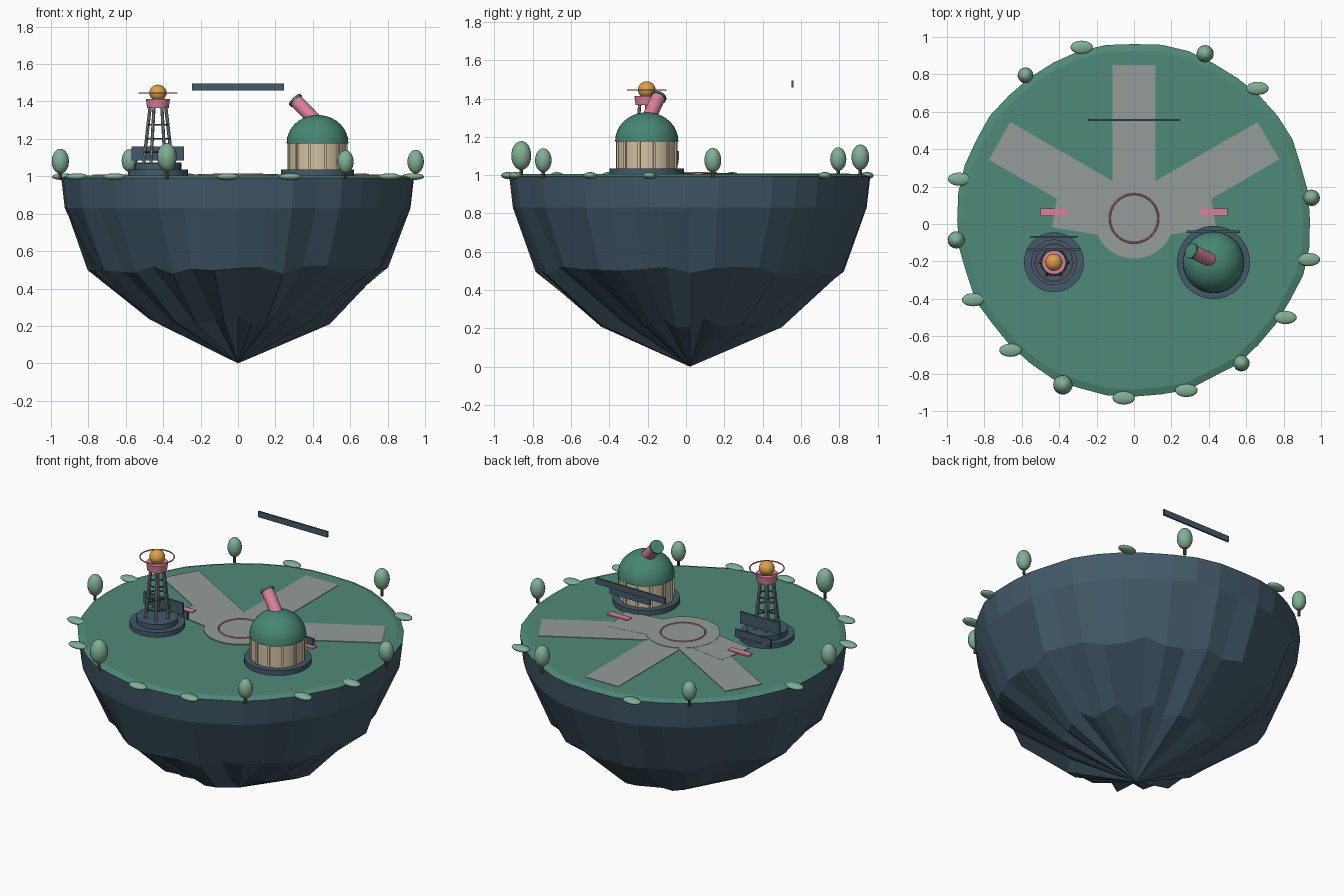
import bpy, bmesh, math, random
from mathutils import Vector

if "Cube" in bpy.data.objects:
    bpy.data.objects.remove(bpy.data.objects["Cube"])

random.seed(4)


def srgb(h):
    c = [int(h[i:i + 2], 16) / 255 for i in (0, 2, 4)]
    return [v / 12.92 if v <= 0.04045 else ((v + 0.055) / 1.055) ** 2.4 for v in c] + [1]


MATS = {}
for mat_name, code in dict(slate="435A69", grass="4F8A78", path_grey="949C98", cream="D2C3A3",
                           pink="D9829A", amber="DDA047", foliage="80AF95", bark="6B5546",
                           dome_green="478673", steel="8D9A9C").items():
    MATS[mat_name] = bpy.data.materials.new(mat_name)
    MATS[mat_name].diffuse_color = srgb(code)


def finish(name, mat, smooth=False):
    ob = bpy.context.object
    ob.name = name
    ob.data.materials.append(MATS[mat])
    if smooth:
        bpy.ops.object.shade_smooth_by_angle(angle=math.radians(40))
    return ob


def box(name, mat, loc, size, rot=0):
    bpy.ops.mesh.primitive_cube_add(size=1, location=loc, rotation=(0, 0, rot))
    bpy.context.object.scale = size
    return finish(name, mat)


def rod(name, mat, a, b, r1, r2=None, sides=24):
    a, b = Vector(a), Vector(b)
    d = b - a
    bpy.ops.mesh.primitive_cone_add(vertices=sides, radius1=r1, radius2=r1 if r2 is None else r2,
                                    depth=d.length, location=(a + b) / 2)
    bpy.context.object.rotation_euler = d.to_track_quat('Z', 'Y').to_euler()
    return finish(name, mat, True)


def ball(name, mat, loc, size):
    bpy.ops.mesh.primitive_uv_sphere_add(segments=20, ring_count=12, radius=1, location=loc)
    bpy.context.object.scale = size
    return finish(name, mat, True)


def ring(name, mat, loc, r, t):
    bpy.ops.mesh.primitive_torus_add(major_segments=40, minor_segments=6, major_radius=r,
                                     minor_radius=t, location=loc)
    return finish(name, mat, True)


def loft(name, mat, rings, tip=None, cap=False):
    """Skin a stack of closed rings, ending in a point or a flat cap."""
    bm = bmesh.new()
    vs = [[bm.verts.new(p) for p in r] for r in rings]
    n = len(vs[0])
    for lo, hi in zip(vs, vs[1:]):
        for i in range(n):
            bm.faces.new((lo[i], lo[(i + 1) % n], hi[(i + 1) % n], hi[i]))
    if tip:
        t = bm.verts.new(tip)
        for i in range(n):
            bm.faces.new((vs[-1][i], vs[-1][(i + 1) % n], t))
    if cap:
        bm.faces.new(vs[-1])
    bmesh.ops.recalc_face_normals(bm, faces=bm.faces)
    me = bpy.data.meshes.new(name)
    bm.to_mesh(me)
    bm.free()
    ob = bpy.data.objects.new(name, me)
    bpy.context.collection.objects.link(ob)
    me.materials.append(MATS[mat])
    return ob


# Floating island: rim, cliff bands and ridged underside
CY, N = 0.02, 40


def rough_ring(r, z, jr, jz=0):
    pts = []
    for i in range(N):
        a = math.tau * i / N
        q = r + random.uniform(-jr, jr)
        pts.append((q * math.cos(a), CY + q * math.sin(a), z + random.uniform(-jz, jz)))
    return pts


rim = rough_ring(0.945, 0.992, 0.008)
shoulder = [(x * 0.98, CY + (y - CY) * 0.98, 0.83) for x, y, z in rim]
rock = loft("island_rock", "slate",
            [rim, shoulder, rough_ring(0.785, 0.5, 0.03, 0.025), rough_ring(0.435, 0.23, 0.06, 0.025)],
            tip=(0, CY, 0))
lawn_edge = [(x * 0.96, CY + (y - CY) * 0.96, 1.005) for x, y, z in rim]
loft("lawn", "grass", [rim, lawn_edge], cap=True)

# Plaza and radiating paths
PY = 0.03
rod("plaza", "path_grey", (0, PY, 1.0), (0, PY, 1.011), 0.215, sides=48)
ring("plaza_ring", "pink", (0, PY, 1.011), 0.13, 0.005)
for i, (deg, length) in enumerate([(90, 0.82), (30, 0.83), (150, 0.83), (9, 0.425), (171, 0.425)]):
    a = math.radians(deg)
    box("path", "path_grey", (math.cos(a) * length / 2, PY + math.sin(a) * length / 2, 1.004 + i * 0.0004),
        (length, 0.232, 0.008), a)
for s in (-1, 1):
    box("door_mat", "pink", (s * 0.427, 0.063, 1.011), (0.145, 0.042, 0.008))

# Observatory
OX, OY = 0.425, -0.205
rod("observatory_base", "slate", (OX, OY, 1.0), (OX, OY, 1.036), 0.195, sides=48)
rod("observatory_wall", "cream", (OX, OY, 1.03), (OX, OY, 1.185), 0.156, sides=48)
for i in range(12):
    a = math.tau * (i + 0.5) / 12
    box("wall_pilaster", "cream", (OX + 0.157 * math.cos(a), OY + 0.157 * math.sin(a), 1.108),
        (0.014, 0.014, 0.145), a)
dome_rings = []
for k in range(9):
    t = math.radians(k * 10.5)
    dome_rings.append([(OX + 0.165 * math.cos(t) * math.cos(math.tau * i / 40),
                        OY + 0.165 * math.cos(t) * math.sin(math.tau * i / 40),
                        1.178 + 0.15 * math.sin(t)) for i in range(40)])
dome = loft("observatory_dome", "dome_green", dome_rings, tip=(OX, OY, 1.328))
bpy.context.view_layer.objects.active = dome
dome.select_set(True)
bpy.ops.object.shade_smooth_by_angle(angle=math.radians(40))
dome.select_set(False)
rod("dome_eave", "dome_green", (OX, OY, 1.176), (OX, OY, 1.182), 0.165, sides=40)

# Telescope
t0, t1 = Vector((0.425, -0.2, 1.285)), Vector((0.312, -0.146, 1.402))
axis = (t1 - t0).normalized()
rod("telescope_tube", "pink", t0, t1, 0.037)
rod("telescope_cap", "dome_green", t1, t1 + axis * 0.012, 0.042)

# Name boards beside the buildings and the hovering banner
box("observatory_board", "slate", (0.423, -0.042, 1.103), (0.285, 0.012, 0.045))
box("beacon_lower_board", "slate", (-0.428, -0.07, 1.05), (0.25, 0.012, 0.05))
box("beacon_upper_board", "slate", (-0.43, -0.135, 1.122), (0.28, 0.012, 0.075))
box("hovering_banner", "slate", (0, 0.557, 1.477), (0.49, 0.011, 0.037))

# Beacon tower
BX, BY = -0.428, -0.205
rod("beacon_base", "slate", (BX, BY, 1.0), (BX, BY, 1.036), 0.16, sides=40)
rod("beacon_step", "slate", (BX, BY, 1.03), (BX, BY, 1.068), 0.122, sides=40)
for i in range(6):
    c, s = math.cos(math.tau * i / 6), math.sin(math.tau * i / 6)
    rod("beacon_leg", "steel", (BX + 0.077 * c, BY + 0.077 * s, 1.06),
        (BX + 0.042 * c, BY + 0.042 * s, 1.37), 0.009, sides=8)
for z in (1.13, 1.2, 1.275):
    ring("beacon_brace", "slate", (BX, BY, z), 0.077 - (z - 1.06) * 0.113, 0.005)
rod("beacon_collar", "pink", (BX, BY, 1.365), (BX, BY, 1.412), 0.058, 0.064, sides=32)
ball("beacon_lamp", "amber", (BX, BY, 1.446), (0.046, 0.046, 0.044))
ring("beacon_halo", "pink", (BX, BY, 1.445), 0.1, 0.004)

# Trees around the rim: x, y, foliage radius, top height
for x, y, r, top in [(0.38, 0.91, 0.046, 1.16), (-0.58, 0.795, 0.042, 1.145), (0.95, 0.14, 0.044, 1.142),
                     (-0.95, -0.085, 0.046, 1.147), (0.575, -0.745, 0.043, 1.14), (-0.38, -0.86, 0.052, 1.178)]:
    half = r * 1.45
    rod("tree_trunk", "bark", (x, y, 0.985), (x, y, top - half), 0.009, sides=8)
    ball("tree_crown", "foliage", (x, y, top - half), (r, r, half))

# Low bushes around the rim
for x, y in [(-0.28, 0.945), (0.66, 0.725), (-0.935, 0.24), (0.935, -0.19), (-0.86, -0.405),
             (0.81, -0.5), (-0.66, -0.675), (-0.055, -0.93), (0.28, -0.89)]:
    ball("bush", "foliage", (x, y, 0.998), (0.06, 0.035, 0.018))

for m in bpy.data.materials:
    if m.users and not m.is_grease_pencil:
        m.use_nodes = True
        m.node_tree.nodes["Principled BSDF"].inputs["Base Color"].default_value = m.diffuse_color
